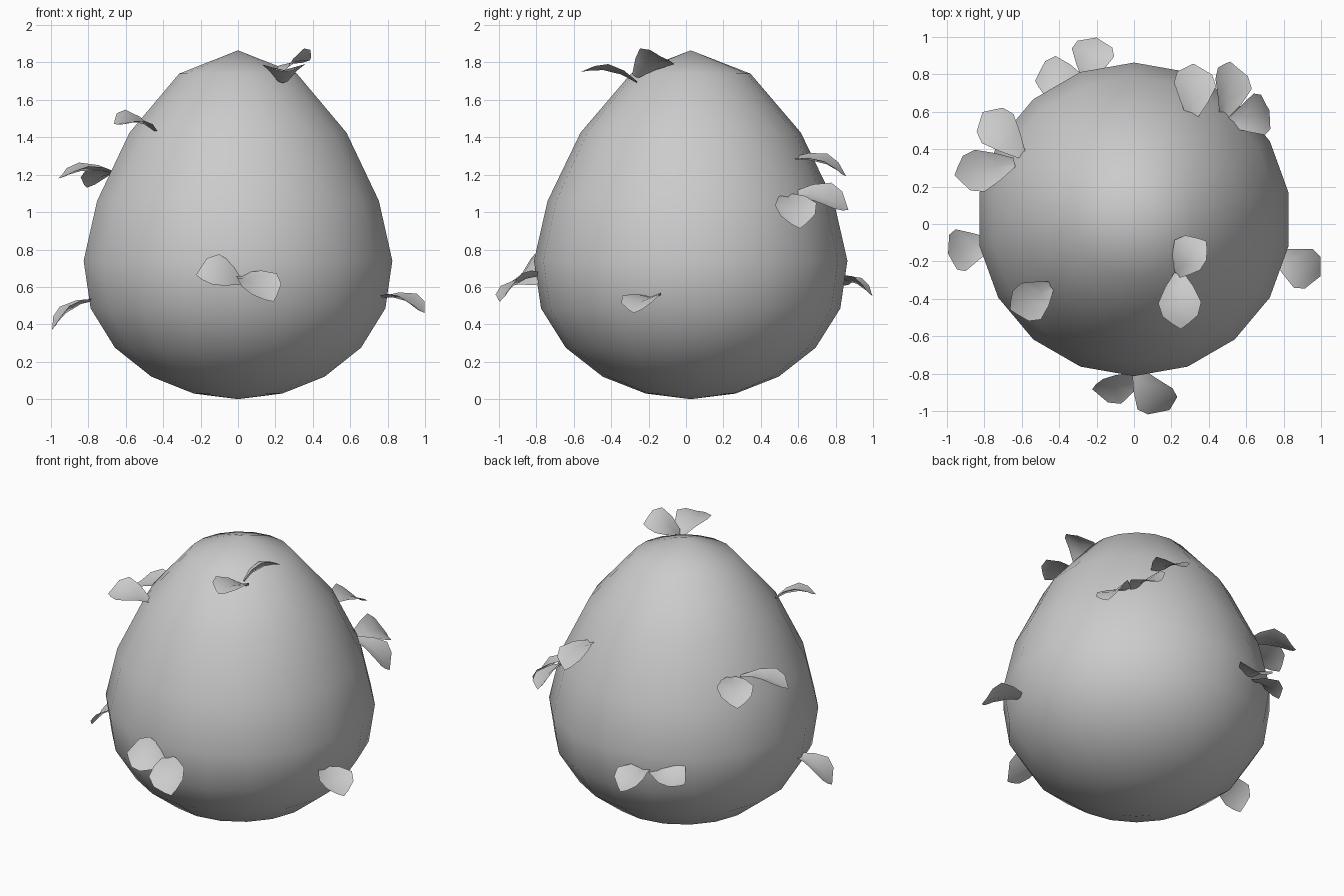
import bpy, bmesh, math
from mathutils import Vector

if "Cube" in bpy.data.objects:
    bpy.data.objects.remove(bpy.data.objects["Cube"])

SIDES, CENTRE_Y = 18, 0.025


def make_object(name, bm, angle=60):
    bmesh.ops.recalc_face_normals(bm, faces=bm.faces)
    me = bpy.data.meshes.new(name)
    bm.to_mesh(me)
    bm.free()
    ob = bpy.data.objects.new(name, me)
    bpy.context.collection.objects.link(ob)
    bpy.ops.object.select_all(action='DESELECT')
    ob.select_set(True)
    bpy.context.view_layer.objects.active = ob
    bpy.ops.object.shade_smooth_by_angle(angle=math.radians(angle))
    return ob


# Egg body: profile (radius, height) turned around the vertical axis
profile = [(0.24, 0.03), (0.47, 0.12), (0.668, 0.275), (0.80, 0.485), (0.838, 0.74),
           (0.765, 1.06), (0.589, 1.425), (0.32, 1.74)]
bm = bmesh.new()
rings = []
for r, z in profile:
    rings.append([bm.verts.new((r * math.sin(2 * math.pi * i / SIDES),
                                CENTRE_Y + r * math.cos(2 * math.pi * i / SIDES), z))
                  for i in range(SIDES)])
bottom = bm.verts.new((0, CENTRE_Y, 0))
top = bm.verts.new((0, CENTRE_Y, 1.865))
for i in range(SIDES):
    j = (i + 1) % SIDES
    for a, b in zip(rings, rings[1:]):
        bm.faces.new((a[i], a[j], b[j], b[i]))
    bm.faces.new((bottom, rings[0][j], rings[0][i]))
    bm.faces.new((top, rings[-1][i], rings[-1][j]))
make_object("egg_body", bm)

# Petal shape: (position along length, half width)
ROWS = [(0, 0.025), (0.3, 0.075), (0.62, 0.115), (0.86, 0.095), (1.0, 0.04)]


def petal(name, base, tip, side):
    """Cupped leaf, arched from base to tip, side gives its width direction."""
    base, tip, side = Vector(base), Vector(tip), Vector(side)
    d = tip - base
    side = (side - d * side.dot(d) / d.length_squared).normalized()
    normal = side.cross(d).normalized()
    if normal.z < 0:
        normal = -normal
    bm = bmesh.new()
    grid = []
    for t, w in ROWS:
        mid = base + d * t + normal * 0.035 * math.sin(math.pi * t)
        grid.append([bm.verts.new(mid + side * w * s + normal * (0.3 * w * s * s - 0.01)
                                  - d * 0.08 * t * s * s)
                     for s in (-1, 0, 1)])
    for a, b in zip(grid, grid[1:]):
        for k in range(2):
            bm.faces.new((a[k], a[k + 1], b[k + 1], b[k]))
    make_object(name, bm)


# Petals in small clusters: base, tip, width direction
petals = [
    ((-0.25, 0.76, 0.65), (-0.20, 1.00, 0.56), (1, -0.1, 0)),
    ((-0.27, 0.77, 0.64), (-0.53, 0.77, 0.61), (0, 1, -0.4)),
    ((-0.60, 0.37, 1.21), (-0.81, 0.60, 1.14), (1, 1, 0)),
    ((-0.64, 0.33, 1.21), (-0.96, 0.26, 1.19), (0.1, 1, 0.1)),
    ((-0.76, -0.10, 0.54), (-1.00, -0.16, 0.38), (-0.2, 1, 0)),
    ((-0.44, -0.33, 1.44), (-0.66, -0.46, 1.48), (-0.5, 1, 0.3)),
    ((0.05, -0.79, 0.63), (-0.22, -0.89, 0.67), (0, 0.8, 0.8)),
    ((0.01, -0.78, 0.67), (0.19, -1.00, 0.53), (1, 0.5, 0.3)),
    ((0.24, -0.26, 1.70), (0.25, -0.56, 1.76), (1, 0.1, 0)),
    ((0.23, -0.27, 1.73), (0.38, -0.09, 1.82), (0.15, -0.16, 0.1)),
    ((0.75, -0.16, 0.55), (1.00, -0.28, 0.47), (0.3, 1, 0.1)),
    ((0.31, 0.56, 1.29), (0.32, 0.86, 1.20), (1, 0, -0.2)),
    ((0.48, 0.57, 1.10), (0.52, 0.87, 1.02), (0.17, -0.03, -0.1)),
    ((0.51, 0.54, 1.10), (0.73, 0.61, 0.92), (-0.2, 1, 0)),
]
for n, (b, t, s) in enumerate(petals, 1):
    petal(f"petal_{n:02d}", b, t, s)
